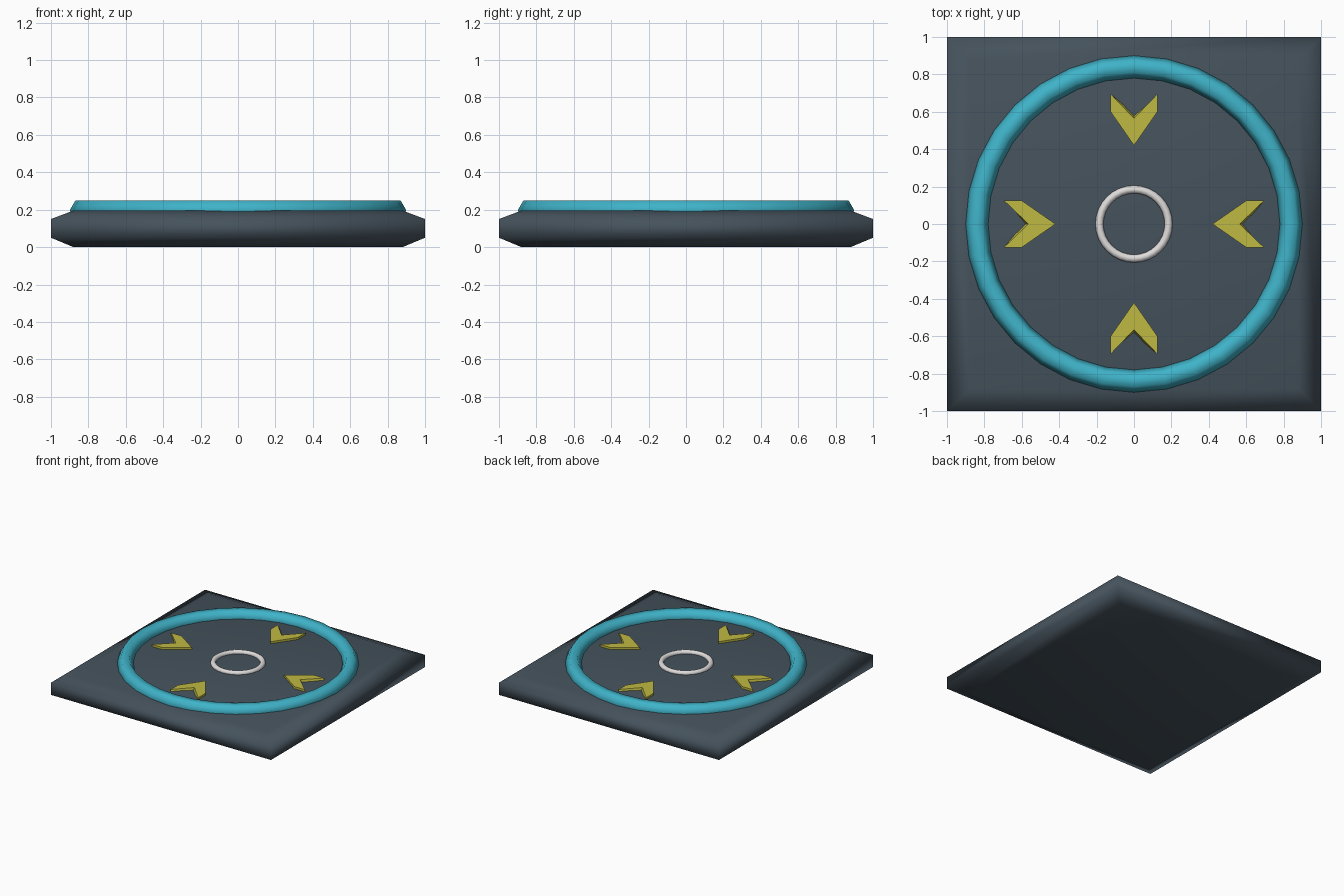
import bpy
import bmesh
import math

if "Cube" in bpy.data.objects:
    bpy.data.objects.remove(bpy.data.objects["Cube"])


def material(name, rgb):
    m = bpy.data.materials.new(name)
    m.diffuse_color = (*rgb, 1.0)
    m.use_nodes = True
    m.node_tree.nodes["Principled BSDF"].inputs["Base Color"].default_value = m.diffuse_color
    return m


slate = material("slate", (0.06, 0.085, 0.108))
teal = material("teal", (0.05, 0.45, 0.58))
yellow = material("yellow", (0.53, 0.49, 0.055))
white = material("off_white", (0.74, 0.71, 0.71))


def finish(bm, name, mat):
    bmesh.ops.recalc_face_normals(bm, faces=bm.faces)
    mesh = bpy.data.meshes.new(name)
    bm.to_mesh(mesh)
    bm.free()
    mesh.materials.append(mat)
    ob = bpy.data.objects.new(name, mesh)
    bpy.context.collection.objects.link(ob)
    return ob


def smooth(ob, degrees):
    bpy.ops.object.select_all(action='DESELECT')
    ob.select_set(True)
    bpy.context.view_layer.objects.active = ob
    bpy.ops.object.shade_smooth_by_angle(angle=math.radians(degrees))


def loft(rings):
    """Join stacked outlines with side faces and cap both ends."""
    bm = bmesh.new()
    loops = [[bm.verts.new(p) for p in ring] for ring in rings]
    n = len(loops[0])
    for a, b in zip(loops, loops[1:]):
        for i in range(n):
            j = (i + 1) % n
            bm.faces.new((a[i], a[j], b[j], b[i]))
    bm.faces.new(loops[0])
    bm.faces.new(loops[-1])
    return bm


def torus(name, major, minor, z, mat, sides):
    bpy.ops.mesh.primitive_torus_add(
        major_radius=major, minor_radius=minor, major_segments=32,
        minor_segments=sides, location=(0, 0, z))
    ob = bpy.context.object
    ob.name = name
    ob.data.materials.append(mat)
    smooth(ob, 70)


# Square slab with chamfered top and bottom rims
levels = [(0.88, 0.0), (1.0, 0.05), (1.0, 0.15), (0.88, 0.195)]
corners = [(-1, -1), (1, -1), (1, 1), (-1, 1)]
slab = finish(loft([[(x * r, y * r, z) for x, y in corners]
                    for r, z in levels]), "base_slab", slate)
smooth(slab, 75)

# Outer and inner rings, half sunk into the slab
torus("outer_ring", 0.84, 0.06, 0.196, teal, 6)
torus("inner_ring", 0.185, 0.021, 0.2, white, 8)

# Four chevrons pointing at the centre, with a sloped notch
top = [(0, 0.42), (0.125, 0.6), (0.125, 0.695), (0, 0.565),
       (-0.125, 0.695), (-0.125, 0.6)]
low = [(x, 0.59 if i == 3 else y) for i, (x, y) in enumerate(top)]
for k, side in enumerate(("back", "left", "front", "right")):
    arrow = finish(loft([[(x, y, 0.18) for x, y in low],
                         [(x, y, 0.212) for x, y in top]]),
                   side + "_arrow", yellow)
    arrow.rotation_euler.z = k * math.pi / 2
